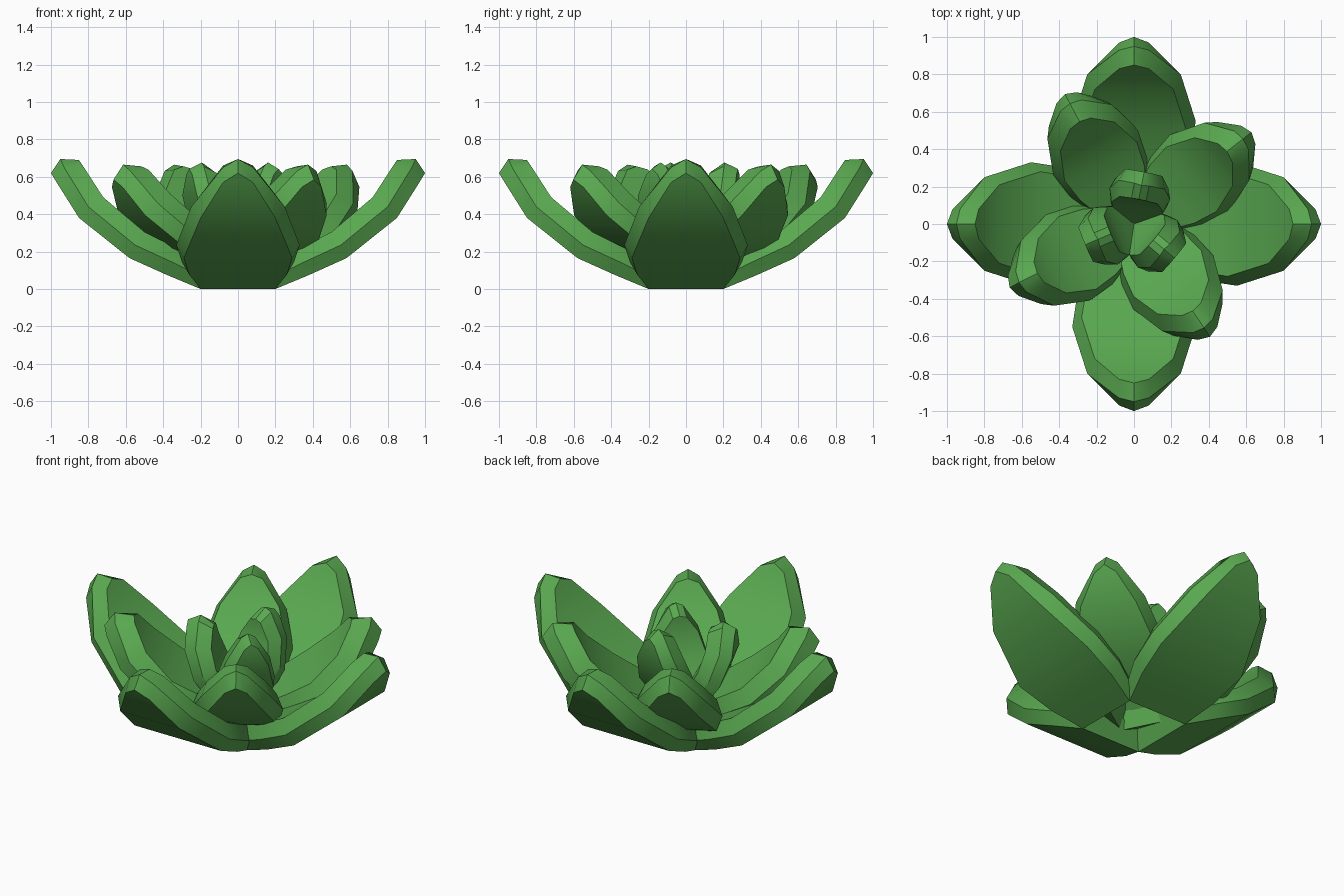
import bpy, bmesh, math
from mathutils import Vector, Matrix

if "Cube" in bpy.data.objects:
    bpy.data.objects.remove(bpy.data.objects["Cube"])

green = bpy.data.materials.new("leaf green")
green.diffuse_color = (0.10, 0.39, 0.08, 1)
green.use_nodes = True
green.node_tree.nodes["Principled BSDF"].inputs["Base Color"].default_value = green.diffuse_color

# Leaf stations: underside point (out, up), rim offset, upper face offset,
# then half widths of underside, rim and upper face
STATIONS = [
    ((0.00, 0.00), (-0.02, 0.06), (-0.05, 0.13), (0.20, 0.22, 0.18)),
    ((0.18, 0.075), (-0.025, 0.07), (-0.06, 0.14), (0.26, 0.30, 0.25)),
    ((0.38, 0.165), (-0.03, 0.07), (-0.08, 0.14), (0.29, 0.33, 0.28)),
    ((0.65, 0.38), (-0.05, 0.06), (-0.13, 0.11), (0.20, 0.25, 0.21)),
    ((0.77, 0.57), (-0.04, 0.08), (-0.14, 0.09), (0.08, 0.08, 0.08)),
]
TIP = ((0.80, 0.62), (-0.05, 0.075), (-0.15, 0.07))


def leaf(name, angle, radius, height, scale=1.0, thick=1.0, tilt=0.0):
    """One thick curved leaf with a bevelled rim, pointing out at an angle."""
    bm = bmesh.new()
    place = (Matrix.Rotation(math.radians(angle), 4, 'Z')
             @ Matrix.Translation((radius, 0, height))
             @ Matrix.Rotation(math.radians(-tilt), 4, 'Y')
             @ Matrix.Scale(scale, 4))

    def vert(low, off, y):
        return bm.verts.new(place @ Vector((low[0] + off[0] * thick, y,
                                            low[1] + off[1] * thick)))
    rings = []
    for low, rim, top, (wl, wr, wt) in STATIONS:
        rings.append([vert(low, (0, 0), -wl), vert(low, (0, 0), wl),
                      vert(low, rim, wr), vert(low, top, wt),
                      vert(low, top, -wt), vert(low, rim, -wr)])
    for a, b in zip(rings, rings[1:]):
        for i in range(6):
            j = (i + 1) % 6
            bm.faces.new((a[i], a[j], b[j], b[i]))
    bm.faces.new(rings[0])
    # pointed end
    low, rim, top = TIP
    lo, mid, up = vert(low, (0, 0), 0), vert(low, rim, 0), vert(low, top, 0)
    e = rings[-1]
    for f in ((e[0], e[1], lo), (e[1], e[2], mid, lo), (e[2], e[3], up, mid),
              (e[3], e[4], up), (e[4], e[5], mid, up), (e[5], e[0], lo, mid)):
        bm.faces.new(f)
    bmesh.ops.recalc_face_normals(bm, faces=bm.faces)
    mesh = bpy.data.meshes.new(name)
    bm.to_mesh(mesh)
    bm.free()
    mesh.materials.append(green)
    ob = bpy.data.objects.new(name, mesh)
    bpy.context.collection.objects.link(ob)
    bpy.ops.object.select_all(action='DESELECT')
    ob.select_set(True)
    bpy.context.view_layer.objects.active = ob
    bpy.ops.object.shade_smooth_by_angle(angle=math.radians(32))


# Outer ring
for i in range(4):
    leaf(f"outer_leaf_{i + 1}", 90 * i, 0.20, 0.0)

# Middle ring, slightly irregular
for i, (angle, radius) in enumerate([(38, 0.19), (118, 0.18), (207, 0.14), (304, 0.12)]):
    leaf(f"middle_leaf_{i + 1}", angle, radius, 0.08, 0.78, 1.4, 2)

# Upright heart leaves
for i, angle in enumerate((79, 203, 320)):
    leaf(f"heart_leaf_{i + 1}", angle, 0.10, 0.17, 0.5, 1.8, 31)
